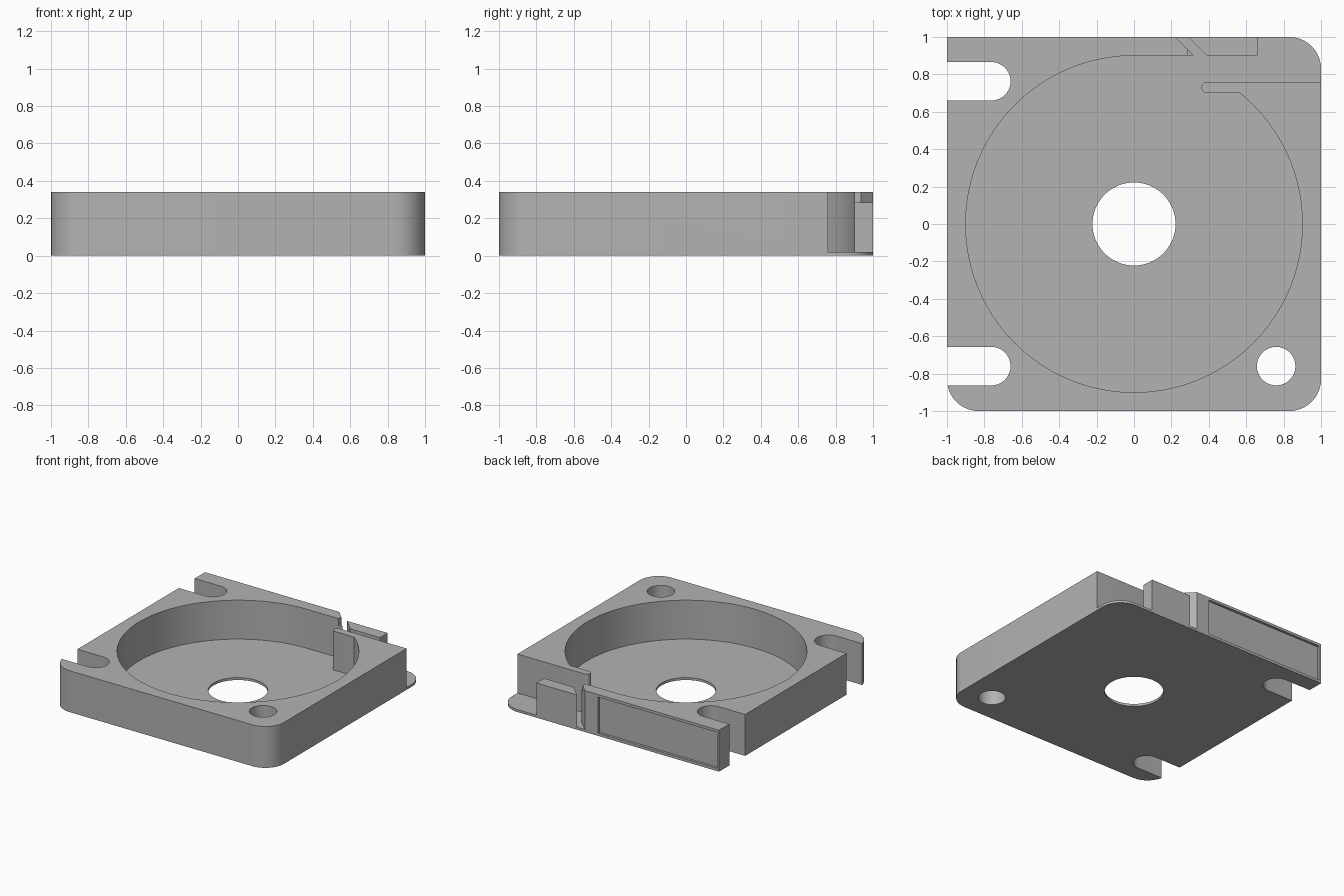
import bpy, bmesh
from math import cos, sin, radians, asin, degrees

if "Cube" in bpy.data.objects:
    bpy.data.objects.remove(bpy.data.objects["Cube"], do_unlink=True)

HEIGHT, FLOOR, BORE = 0.34, 0.02, 0.9
OVER = 1.1        # cutters reach past the housing

grey = bpy.data.materials.new("plain grey")
grey.use_nodes = True
grey.diffuse_color = (0.45, 0.45, 0.45, 1)
grey.node_tree.nodes["Principled BSDF"].inputs["Base Color"].default_value = grey.diffuse_color


def arc(cx, cy, r, start, end, steps):
    """Points along an arc, angles in degrees."""
    angles = [radians(start + (end - start) * i / steps) for i in range(steps + 1)]
    return [(cx + r * cos(a), cy + r * sin(a)) for a in angles]


def prism(name, outline, z0, z1):
    """Extrude a flat outline between two heights."""
    bm = bmesh.new()
    face = bm.faces.new([bm.verts.new((x, y, z0)) for x, y in outline])
    top = bmesh.ops.extrude_face_region(bm, geom=[face])["geom"]
    verts = [v for v in top if isinstance(v, bmesh.types.BMVert)]
    bmesh.ops.translate(bm, verts=verts, vec=(0, 0, z1 - z0))
    bmesh.ops.recalc_face_normals(bm, faces=bm.faces)
    mesh = bpy.data.meshes.new(name)
    bm.to_mesh(mesh)
    bm.free()
    mesh.materials.append(grey)
    obj = bpy.data.objects.new(name, mesh)
    bpy.context.collection.objects.link(obj)
    return obj


def rectangle(x0, x1, y0, y1):
    return [(x0, y0), (x1, y0), (x1, y1), (x0, y1)]


def select(obj):
    bpy.ops.object.select_all(action='DESELECT')
    obj.select_set(True)
    bpy.context.view_layer.objects.active = obj


def cut(target, outline, z0=-0.1, z1=0.5):
    """Subtract an extruded outline from the target."""
    cutter = prism("cutter", outline, z0, z1)
    cutter.hide_render = True
    mod = target.modifiers.new("cut", 'BOOLEAN')
    mod.operation = 'DIFFERENCE'
    mod.solver = 'EXACT'
    mod.object = cutter
    select(target)
    bpy.ops.object.modifier_apply(modifier=mod.name)
    bpy.data.objects.remove(cutter, do_unlink=True)


# Housing: three rounded corners, one square
R = 0.17
C = 1 - R
housing = prism("fan_housing",
                arc(-C, -C, R, 180, 270, 16) + arc(C, -C, R, 270, 360, 16)
                + arc(C, C, R, 0, 90, 16) + [(-1, 1)], 0, HEIGHT)

# Impeller chamber and outlet duct, leaving a round-nosed tongue
DUCT, TONGUE = 0.76, 0.70
mid, nose = (DUCT + TONGUE) / 2, (DUCT - TONGUE) / 2
chamber = arc(0, 0, BORE, degrees(asin(TONGUE / BORE)), -270, 110)
chamber += [(0.32, BORE), (0.2, 1.02), (OVER, 1.02), (OVER, DUCT)]
chamber += arc(0.39, mid, nose, 90, 270, 12)
cut(housing, chamber, FLOOR)

# Notch in the tip of the back wall
cut(housing, rectangle(0.285, 0.35, 0.85, 0.96), 0.285)

# Air inlet, screw hole and two open screw slots
cut(housing, arc(0, 0, 0.222, 0, 354, 59))
HOLE = 0.103
cut(housing, arc(0.76, -0.76, HOLE, 0, 350, 35))
for y in (-0.76, 0.763):
    cut(housing, arc(-0.763, y, HOLE, -90, 90, 20) + [(-OVER, y + HOLE), (-OVER, y - HOLE)])

# Shallow panel recess on the back wall
cut(housing, rectangle(-0.98, 0.10, 0.98, OVER), 0.022, 0.318)

# Low guide block standing in the outlet
guide = prism("outlet_guide_block",
              [(0.29, 1), (0.39, BORE), (0.66, BORE), (0.66, 1)], FLOOR, 0.285)

for obj in (housing, guide):
    select(obj)
    bpy.ops.object.shade_smooth_by_angle(angle=radians(30))
